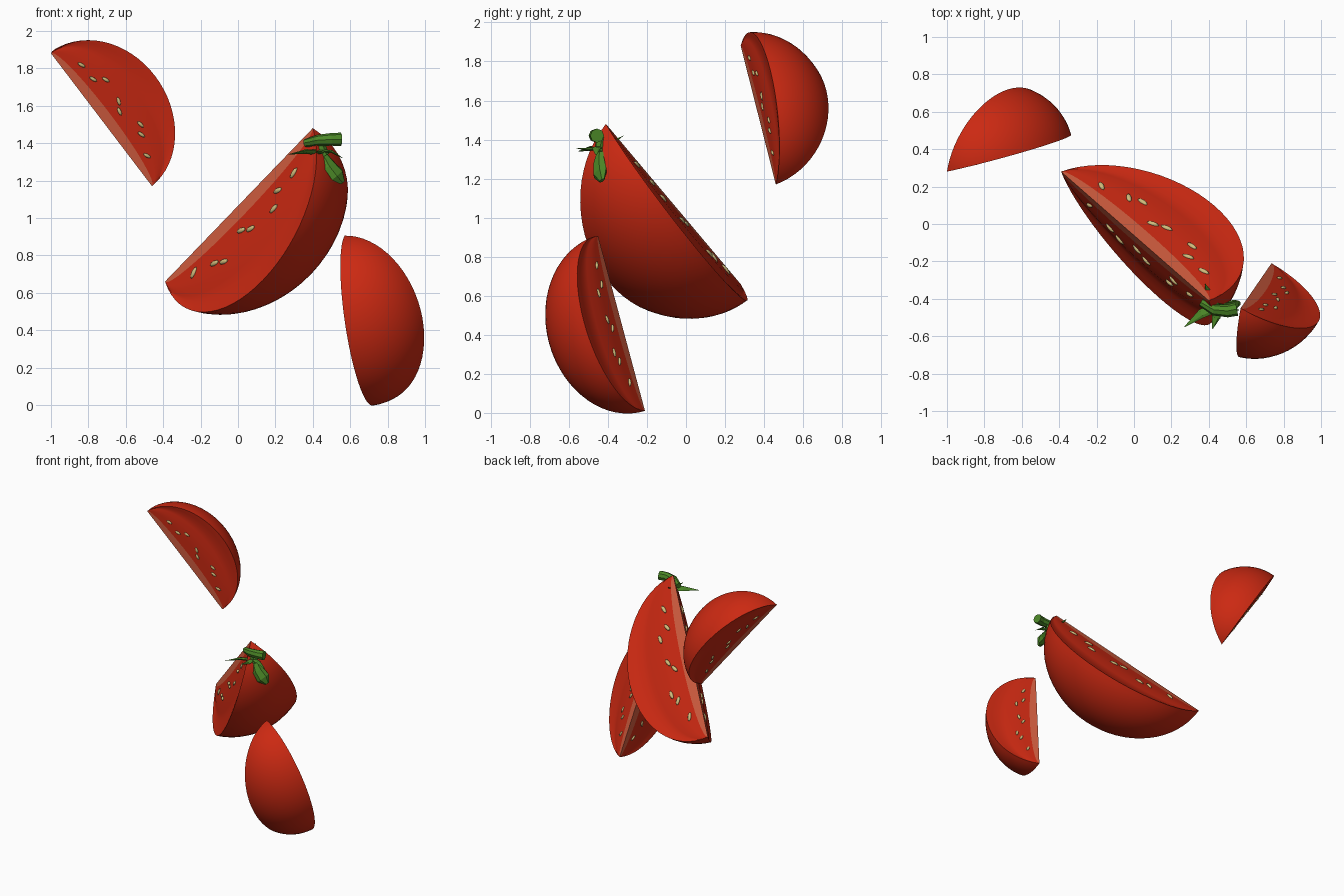
import bpy, bmesh, math, random
from mathutils import Vector, Matrix

if "Cube" in bpy.data.objects:
    bpy.data.objects.remove(bpy.data.objects["Cube"])

random.seed(4)


def material(name, rgb):
    m = bpy.data.materials.new(name)
    m.diffuse_color = (*rgb, 1)
    m.use_nodes = True
    m.node_tree.nodes["Principled BSDF"].inputs["Base Color"].default_value = m.diffuse_color
    return m


RED = material("tomato red", (0.60, 0.022, 0.006))
PALE = material("pale core", (0.64, 0.11, 0.05))
SEED = material("seed cream", (0.62, 0.50, 0.20))
GREEN = material("stem green", (0.07, 0.24, 0.02))


def finish(bm, name, mats, angle=35):
    bmesh.ops.recalc_face_normals(bm, faces=bm.faces)
    me = bpy.data.meshes.new(name)
    bm.to_mesh(me)
    bm.free()
    for m in mats:
        me.materials.append(m)
    ob = bpy.data.objects.new(name, me)
    bpy.context.collection.objects.link(ob)
    bpy.ops.object.select_all(action='DESELECT')
    ob.select_set(True)
    bpy.context.view_layer.objects.active = ob
    if angle:
        bpy.ops.object.shade_smooth_by_angle(angle=math.radians(angle))
    return ob


def loft(bm, rings, start, end, pale=()):
    """Skin closed rings and close both ends onto a point."""
    rows = [[bm.verts.new(p) for p in ring] for ring in rings]
    a, b = bm.verts.new(start), bm.verts.new(end)
    n = len(rows[0])
    for j in range(n):
        k = (j + 1) % n
        faces = [bm.faces.new((a, rows[0][j], rows[0][k])),
                 bm.faces.new((b, rows[-1][k], rows[-1][j]))]
        for r, s in zip(rows, rows[1:]):
            faces.append(bm.faces.new((r[j], s[j], s[k], r[k])))
        for f in faces:
            f.material_index = 1 if j in pale else 0


# (fraction of radius, inward dip) across a cut face, from core to rim
CUT = [(0, 0), (0.15, 0), (0.32, 0), (0.52, 0.0), (0.64, 0.025),
       (0.76, 0.035), (0.88, 0.015), (1, 0)]
# (fraction along the core, fraction of radius) for each seed
SEEDS = [(.17, .25), (.28, .26), (.33, .40), (.48, .36),
         (.53, .28), (.67, .41), (.72, .33), (.84, .21)]


def wedge(name, top, bottom, out1, out2, radius):
    top, bottom = Vector(top), Vector(bottom)
    axis = (bottom - top).normalized()
    half = (bottom - top).length / 2
    e1 = Vector(out1)
    e1 = (e1 - axis * e1.dot(axis)).normalized()
    o2 = Vector(out2)
    o2 = (o2 - axis * o2.dot(axis)).normalized()
    e2 = (o2 - e1 * o2.dot(e1)).normalized()
    ang = e1.angle(o2)

    def out(a):
        return e1 * math.cos(a) + e2 * math.sin(a)

    inward1, inward2 = e2, out(ang - math.pi / 2)

    # cross-section: cut face, skin arc, second cut face
    section = [e1 * u + inward1 * d for u, d in CUT]
    section += [out(ang * i / 14) for i in range(1, 14)]
    section += [o2 * u + inward2 * d for u, d in reversed(CUT[1:])]
    rings, steps = [], 32
    for i in range(1, steps):
        phi = math.pi * i / steps
        c = top + axis * half * (1 - math.cos(phi))
        rings.append([c + p * radius * math.sin(phi) for p in section])
    bm = bmesh.new()
    loft(bm, rings, top, bottom, pale=(0, len(section) - 1))
    finish(bm, name, [RED, PALE])

    # seeds lying on both cut faces
    bm = bmesh.new()
    for side, inward in ((e1, inward1), (o2, inward2)):
        for t, u in SEEDS:
            r = radius * math.sqrt(1 - (2 * t - 1) ** 2)
            u = u * radius / r
            pos = top + axis * 2 * half * t + side * r * u
            turn = random.uniform(-0.6, 0.6)
            lng = axis * math.cos(turn) + side * math.sin(turn)
            wid = inward.cross(lng)
            rot = Matrix((lng, wid, inward)).transposed().to_4x4()
            size = Matrix.Diagonal((half * .052, half * .021, half * .018, 1))
            bmesh.ops.create_uvsphere(bm, u_segments=8, v_segments=6, radius=1,
                                      matrix=Matrix.Translation(pos) @ rot @ size)
    finish(bm, name + "_seeds", [SEED], 60)


wedge("large_wedge", (0.40, -0.41, 1.48), (-0.39, 0.28, 0.66),
      (0.795, 0.301, -0.522), (0.24, -0.613, -0.75), 0.535)
wedge("upper_wedge", (-1.0, 0.28, 1.88), (-0.46, 0.46, 1.17),
      (0.764, 0.162, 0.622), (0.14, 0.925, 0.34), 0.375)
wedge("lower_wedge", (0.57, -0.45, 0.905), (0.735, -0.21, 0.01),
      (0.86, -0.5, 0.03), (-0.17, -0.945, -0.287), 0.385)


def sprig(name, pts, widths, thick, side, sides=6):
    """Sweep an oval section along a path; side is the wide direction."""
    pts = [Vector(p) for p in pts]
    rings = []
    for i, p in enumerate(pts):
        d = (pts[min(i + 1, len(pts) - 1)] - pts[max(i - 1, 0)]).normalized()
        s = Vector(side)
        s = (s - d * s.dot(d)).normalized()
        n = d.cross(s)
        rings.append([p + s * widths[i] * math.cos(a) + n * widths[i] * thick * math.sin(a)
                      for a in (2 * math.pi * k / sides for k in range(sides))])
    bm = bmesh.new()
    loft(bm, rings, pts[0], pts[-1])
    finish(bm, name, [GREEN], 0)


# stem and its leaves at the tip of the large wedge
sprig("stem", [(0.36, -0.42, 1.40), (0.43, -0.46, 1.415), (0.50, -0.465, 1.42), (0.55, -0.455, 1.42)],
      [0.022, 0.03, 0.034, 0.036], 1.0, (0, 0, 1), 8)
sprig("stem_base", [(0.41, -0.42, 1.41), (0.44, -0.44, 1.37), (0.46, -0.44, 1.33)],
      [0.03, 0.035, 0.03], 0.8, (1, 0, 0))
sprig("left_leaf", [(0.45, -0.44, 1.35), (0.36, -0.48, 1.355), (0.27, -0.55, 1.34)],
      [0.028, 0.026, 0.002], 0.4, (0.5, -0.8, 0.3))
sprig("front_leaf", [(0.44, -0.43, 1.36), (0.44, -0.50, 1.35), (0.42, -0.56, 1.355)],
      [0.025, 0.022, 0.002], 0.4, (1, 0, 0))
sprig("back_leaf", [(0.43, -0.43, 1.37), (0.40, -0.37, 1.39), (0.38, -0.32, 1.42)],
      [0.022, 0.018, 0.002], 0.4, (1, 0.3, 0))
sprig("right_leaf", [(0.44, -0.44, 1.36), (0.50, -0.46, 1.355), (0.56, -0.46, 1.32)],
      [0.022, 0.022, 0.002], 0.4, (0, 1, 0))
sprig("hanging_leaf", [(0.45, -0.44, 1.35), (0.49, -0.445, 1.28), (0.53, -0.44, 1.23), (0.56, -0.43, 1.19)],
      [0.02, 0.042, 0.05, 0.018], 0.55, (0.6, 0.6, 0.4))
